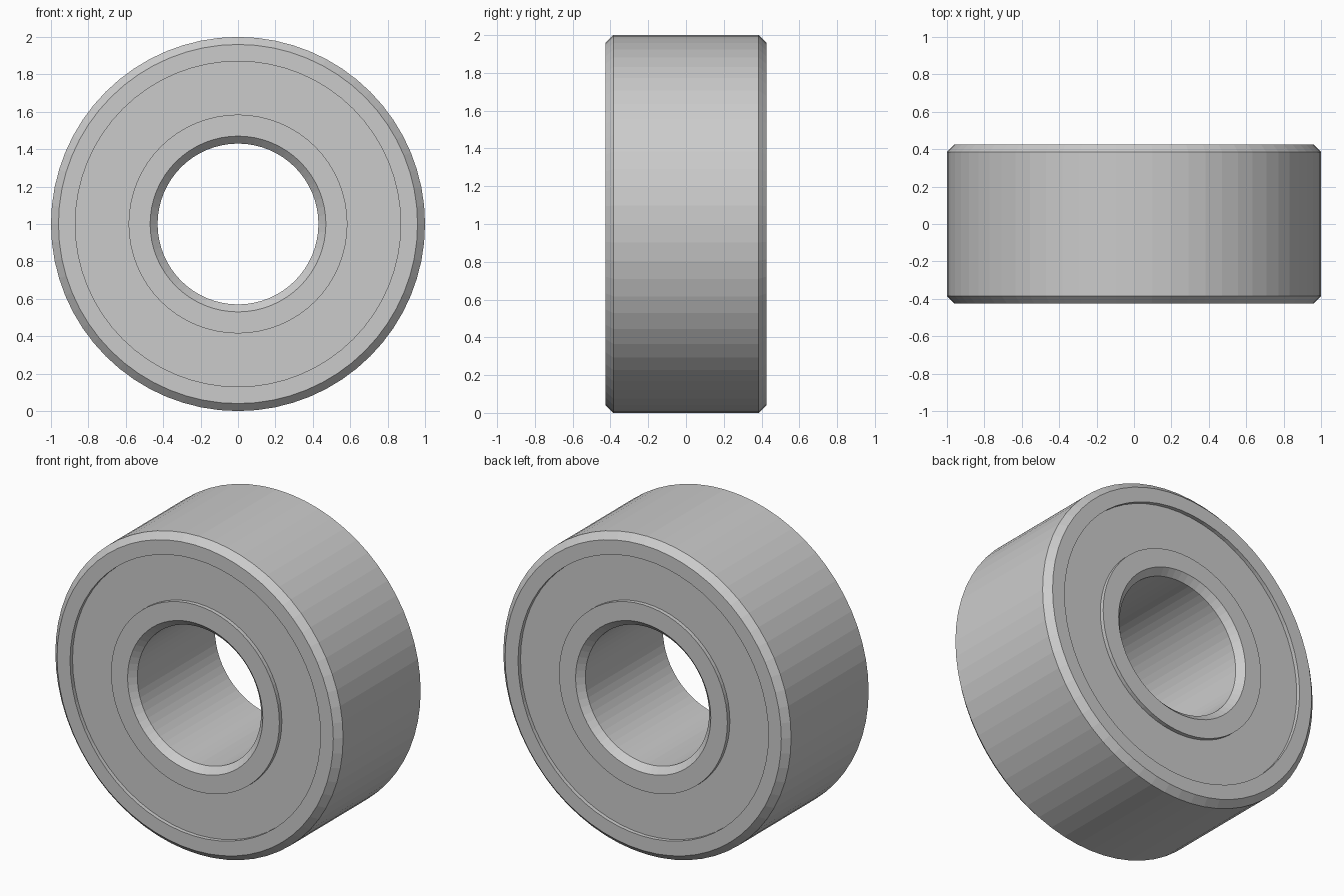
import bpy, bmesh, math

if "Cube" in bpy.data.objects:
    bpy.data.objects.remove(bpy.data.objects["Cube"])

SEG = 64
W = 0.425      # half width
C = 0.04       # edge chamfer
D = 0.025      # seal recess depth


def lathe(name, profile):
    """Spin a closed (radius, y) profile around the y axis."""
    bm = bmesh.new()
    rings = []
    for i in range(SEG):
        a = 2 * math.pi * i / SEG
        rings.append([bm.verts.new((r * math.cos(a), y, 1 + r * math.sin(a)))
                      for r, y in profile])
    n = len(profile)
    for i in range(SEG):
        p, q = rings[i], rings[(i + 1) % SEG]
        for j in range(n):
            k = (j + 1) % n
            bm.faces.new((p[j], p[k], q[k], q[j]))
    bmesh.ops.recalc_face_normals(bm, faces=bm.faces)
    mesh = bpy.data.meshes.new(name)
    bm.to_mesh(mesh)
    bm.free()
    obj = bpy.data.objects.new(name, mesh)
    bpy.context.collection.objects.link(obj)
    return obj


# Outer race with chamfered rim
lathe("outer_ring", [(0.87, -W), (1 - C, -W), (1, -W + C),
                     (1, W - C), (1 - C, W), (0.87, W)])

# Inner race with chamfered bore
lathe("inner_ring", [(0.585, -W), (0.43 + C, -W), (0.43, -W + C),
                     (0.43, W - C), (0.43 + C, W), (0.585, W)])

# Recessed seals on both faces
for name, s in (("front_seal", -1), ("back_seal", 1)):
    outer, inner = s * (W - D), s * (W - D - 0.05)
    lathe(name, [(0.58, outer), (0.875, outer), (0.875, inner), (0.58, inner)])
